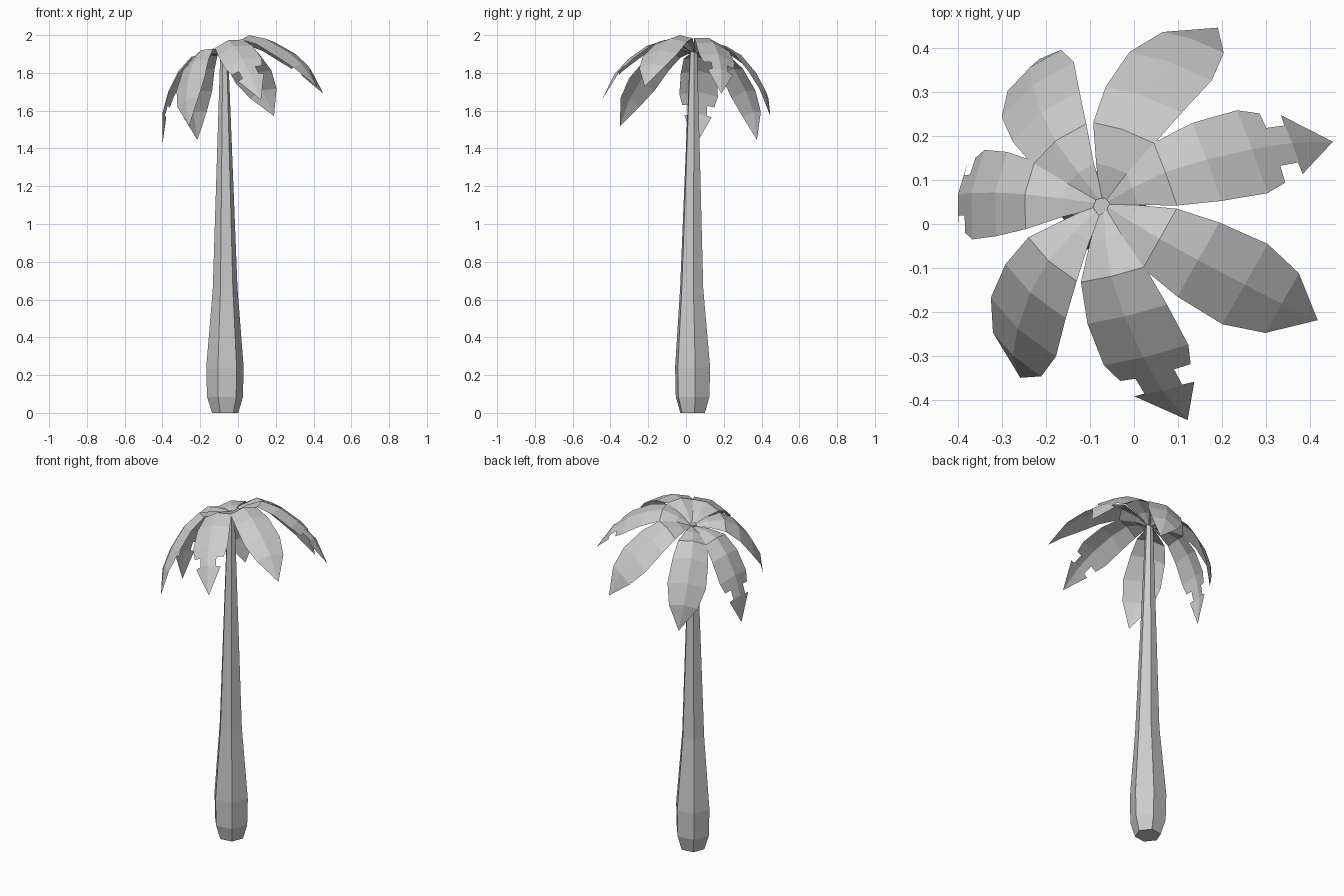
import bpy, bmesh
from math import radians, sin, cos, tau
from mathutils import Matrix, Vector

if "Cube" in bpy.data.objects:
    bpy.data.objects.remove(bpy.data.objects["Cube"])

CROWN = Vector((-0.07, 0.045, 1.90))


def finish(name, bm):
    bmesh.ops.recalc_face_normals(bm, faces=bm.faces)
    mesh = bpy.data.meshes.new(name)
    bm.to_mesh(mesh)
    bm.free()
    obj = bpy.data.objects.new(name, mesh)
    bpy.context.collection.objects.link(obj)
    return obj


# Trunk: six-sided tapering loft, (centre x, centre y, z, radius)
bm = bmesh.new()
rings = []
for cx, cy, z, r in [(-0.068, 0.035, 0, 0.070), (-0.069, 0.035, 0.085, 0.096),
                     (-0.069, 0.035, 0.24, 0.100), (-0.068, 0.030, 0.66, 0.066),
                     (-0.073, 0.040, 1.91, 0.021)]:
    rings.append([bm.verts.new((cx + r * cos(tau * i / 6 + radians(8)),
                                cy + r * sin(tau * i / 6 + radians(8)), z)) for i in range(6)])
for a, b in zip(rings, rings[1:]):
    for i in range(6):
        j = (i + 1) % 6
        bm.faces.new((a[i], a[j], b[j], b[i]))
bm.faces.new(rings[0][::-1])
bm.faces.new(rings[-1])
finish("trunk", bm)

# Frond: arched midrib (reach, height) and half widths (reach, width)
ARCH = [(0, 0), (0.07, 0.06), (0.15, 0.10), (0.245, 0.085), (0.36, 0.03), (0.48, -0.06), (0.555, -0.17)]
WHOLE = [(0, 0.006), (0.07, 0.04), (0.15, 0.078), (0.25, 0.097), (0.37, 0.105), (0.465, 0.078), (0.555, 0)]
TORN = WHOLE[:4] + [(0.36, 0.103), (0.409, 0.086), (0.411, 0.047), (0.454, 0.046), (0.456, 0.073), (0.555, 0)]


def arch_height(x):
    for (x0, z0), (x1, z1) in zip(ARCH, ARCH[1:]):
        if x <= x1:
            return z0 + (z1 - z0) * (x - x0) / (x1 - x0)
    return ARCH[-1][1]


def frond(name, widths, matrix):
    bm = bmesh.new()
    rows = []
    for x, w in widths:
        z = arch_height(x)
        mid = bm.verts.new((x, 0, z))
        if w == 0:
            rows.append([mid] * 3)
        else:
            rows.append([bm.verts.new((x, w, z - 0.25 * w)), mid, bm.verts.new((x, -w, z - 0.25 * w))])
    for a, b in zip(rows, rows[1:]):
        for i in range(2):
            corners = list(dict.fromkeys((a[i], a[i + 1], b[i + 1], b[i])))
            bm.faces.new(corners)
    bm.transform(matrix)
    finish(name, bm)


# Crown: seven fronds around an axis leaning away from the raised side
lean = Matrix.Rotation(radians(-20), 4, 'Z') @ Matrix.Rotation(radians(-19.5), 4, 'Y')
droop = Matrix.Rotation(radians(19.5), 4, 'Y')
for k, yaw in enumerate([91, 42, -10, -58, -111, -167, 146]):
    place = Matrix.Translation(CROWN) @ lean @ Matrix.Rotation(radians(yaw), 4, 'Z') @ droop
    frond(f"frond_{k + 1}", TORN if k % 2 else WHOLE, place)
